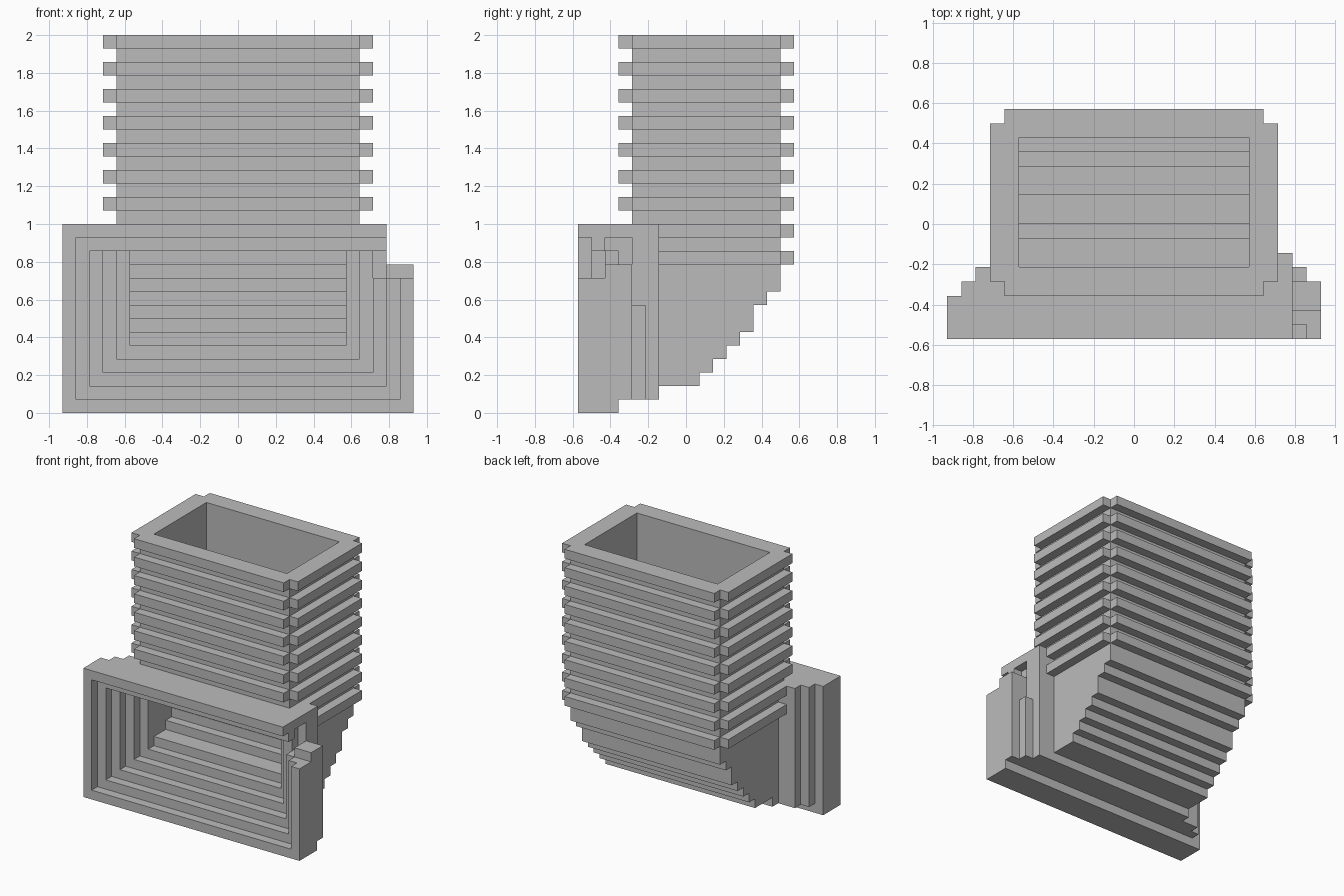
import bpy, bmesh
from mathutils import Vector

old = bpy.data.objects.get("Cube")
if old:
    bpy.data.objects.remove(old, do_unlink=True)

U = 1 / 14  # one block of the model

grey = bpy.data.materials.new("plain_grey")
grey.use_nodes = True
colour = (0.5, 0.5, 0.5, 1)
grey.diffuse_color = colour
grey.node_tree.nodes["Principled BSDF"].inputs["Base Color"].default_value = colour


def prism(name, profile, axis, start, end):
    """Extrude a 2D profile, in block units, along the x or y axis."""
    bm = bmesh.new()
    if axis == "x":
        pts = [(start, a, b) for a, b in profile]
        step = Vector((end - start, 0, 0))
    else:
        pts = [(a, start, b) for a, b in profile]
        step = Vector((0, end - start, 0))
    face = bm.faces.new([bm.verts.new(Vector(p) * U) for p in pts])
    grown = bmesh.ops.extrude_face_region(bm, geom=[face], use_keep_orig=True)
    moved = [v for v in grown["geom"] if isinstance(v, bmesh.types.BMVert)]
    bmesh.ops.translate(bm, verts=moved, vec=step * U)
    bmesh.ops.recalc_face_normals(bm, faces=bm.faces)
    mesh = bpy.data.meshes.new(name)
    bm.to_mesh(mesh)
    bm.free()
    mesh.materials.append(grey)
    obj = bpy.data.objects.new(name, mesh)
    bpy.context.scene.collection.objects.link(obj)
    return obj


def box(name, x0, x1, y0, y1, z0, z1):
    return prism(name, [(x0, z0), (x1, z0), (x1, z1), (x0, z1)], "y", y0, y1)


# Mouth: stepped frames that narrow inward, each with a broken upper corner
def mouth_frame(name, y, left, base, inner, sill, lintel, notch, stump):
    profile = [(-left, base), (-left, 14), (11, 14)] + notch
    profile += [(-inner, lintel), (-inner, sill)] + stump
    prism(name, profile + [(stump[-1][0], base)], "y", y, y + 1)


chip = [(11, 13), (10, 13), (10, 12)]
high_stump = [(10, 10), (11, 10), (11, 11), (13, 11)]
mouth_frame("mouth_frame_outer", -8, 13, 0, 12, 1, 13, [(11, 13)],
            [(12, 1), (12, 10), (13, 10)])
mouth_frame("mouth_frame_second", -7, 13, 0, 11, 2, 12, [(11, 12)],
            [(11, 2), (11, 10), (13, 10)])
mouth_frame("mouth_frame_third", -6, 13, 0, 10, 3, 12, chip,
            [(10, 3)] + high_stump)
mouth_frame("mouth_frame_fourth", -5, 12, 1, 9, 4, 12, chip,
            [(10, 4)] + high_stump)
mouth_frame("mouth_frame_inner", -4, 11, 1, 8, 5, 12, [(11, 12)],
            [(11, 5), (11, 8), (12, 8)])
box("mouth_post_fourth", 9, 10, -5, -4, 4, 12)
box("mouth_post_inner", 8, 11, -4, -3, 5, 12)
box("mouth_back_post", 9, 11, -3, -2, 1, 14)

# Body: stepped underside shared by the side walls and the sloping floor
underside = [(-3, 1), (-2, 1)]
corners = [(-2, 2), (1, 3), (2, 4), (3, 5), (4, 6), (5, 8), (6, 9)]
ends = [1, 2, 3, 4, 5, 6, 7]
underside.append((-2, 2))
for i, end in enumerate(ends):
    z = corners[i][1]
    if i:
        underside.append((ends[i - 1], z))
    underside.append((end, z))
underside.append((7, 28))

side = underside + [(-4, 28), (-4, 14), (-3, 14)]
prism("left_wall", side, "x", 8, 9)
prism("right_wall", side, "x", -9, -8)

# Inner stairs run from the mouth up to the back wall of the shaft
stairs = [(6, 28)]
treads = [6, 5, 4, 2, 0, -1, -3]
for z, (far, near) in zip(range(11, 5, -1), zip(treads, treads[1:])):
    stairs += [(far, z), (near, z)]
prism("back_wall_and_stairs", underside + stairs, "x", -8, 8)
box("front_wall", -8, 8, -4, -3, 14, 28)

# Horizontal ribs around the shaft; the lowest two stop at the mouth
for z in range(11, 28, 2):
    box("back_rib", -9, 9, 7, 8, z, z + 1)
    front = -4 if z > 14 else -3
    box("left_rib", 9, 10, front, 7, z, z + 1)
    box("right_rib", -10, -9, front, 7, z, z + 1)
    if z > 14:
        box("front_rib", -9, 9, -5, -4, z, z + 1)
